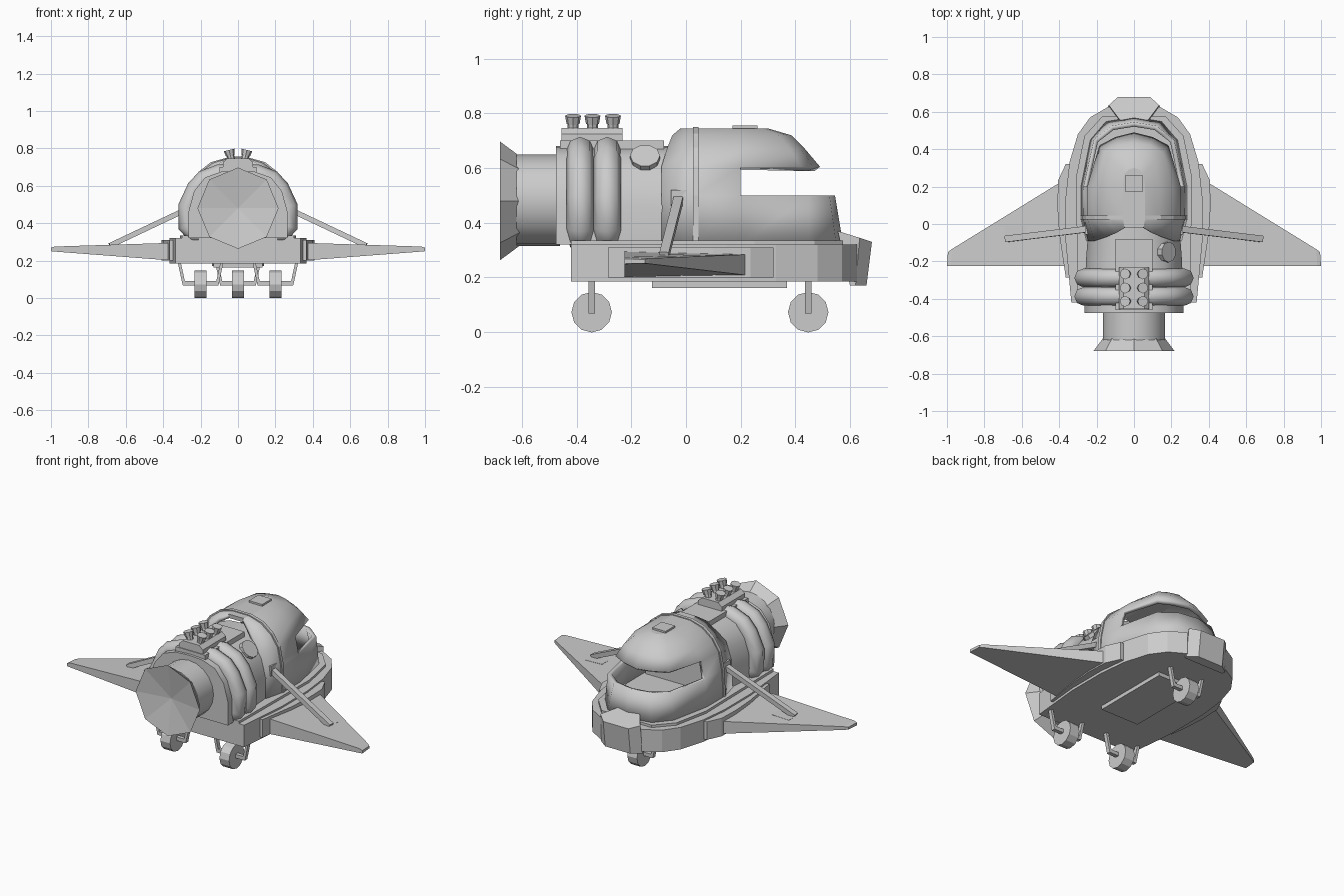
import bpy, bmesh, math
from mathutils import Vector, Matrix

if "Cube" in bpy.data.objects:
    bpy.data.objects.remove(bpy.data.objects["Cube"])


def finish(name, bm, mirror=False, smooth=None):
    bmesh.ops.recalc_face_normals(bm, faces=bm.faces)
    me = bpy.data.meshes.new(name)
    bm.to_mesh(me)
    bm.free()
    ob = bpy.data.objects.new(name, me)
    bpy.context.collection.objects.link(ob)
    if mirror:
        ob.modifiers.new("Mirror", 'MIRROR').use_mirror_merge = False
    if smooth:
        bpy.ops.object.select_all(action='DESELECT')
        ob.select_set(True)
        bpy.context.view_layer.objects.active = ob
        bpy.ops.object.shade_smooth_by_angle(angle=math.radians(smooth))
    return ob


def loft(name, rings, closed=True, caps=True, skip=None, **kw):
    bm = bmesh.new()
    vs = [[bm.verts.new(p) for p in r] for r in rings]
    n = len(rings[0])
    for i in range(len(vs) - 1):
        for j in range(n if closed else n - 1):
            k = (j + 1) % n
            if not (skip and skip(i, j)):
                bm.faces.new((vs[i][j], vs[i][k], vs[i + 1][k], vs[i + 1][j]))
    if caps:
        bm.faces.new(vs[0])
        bm.faces.new(vs[-1])
    return finish(name, bm, **kw)


def slab(name, outline, z0, z1, **kw):
    return loft(name, [[(x, y, z) for x, y in outline] for z in (z0, z1)], **kw)


def both(half):
    """Mirror a half outline across x, dropping the doubled centre point."""
    return half + [(-p[0],) + tuple(p[1:]) for p in reversed(half) if p[0] > 0]


def box(name, x0, x1, y0, y1, z0, z1, **kw):
    return slab(name, [(x0, y0), (x1, y0), (x1, y1), (x0, y1)], z0, z1, **kw)


def beam(name, a, b, w, h, **kw):
    a, b = Vector(a), Vector(b)
    d = (b - a).normalized()
    s = d.cross(Vector((0, 1, 0))).normalized()
    t = s.cross(d)
    off = [s * h + t * w, s * h - t * w, -s * h - t * w, -s * h + t * w]
    return loft(name, [[p + o for o in off] for p in (a, b)], **kw)


def cyl(name, c, r1, r2, length, axis, sides, **kw):
    bm = bmesh.new()
    rot = Vector((0, 0, 1)).rotation_difference(Vector(axis)).to_matrix().to_4x4()
    bmesh.ops.create_cone(bm, cap_ends=True, segments=sides, radius1=r1, radius2=r2,
                          depth=length, matrix=Matrix.Translation(c) @ rot)
    return finish(name, bm, **kw)


# Lower hull, belly plate and nose bumper
slab("lower_hull", both([(.335, -.42), (.365, -.1), (.365, .15), (.345, .33), (.30, .48),
                         (.235, .57), (.14, .625)]), .185, .32)
box("belly_plate", -.13, .13, -.125, .37, .162, .19)
slab("hull_ledge", both([(.30, -.42), (.31, .25), (.265, .47), (.17, .575)]), .315, .335)
bump = [(.075, .54), (.135, .62), (.085, .665)]
low = [(.135, .60), (.14, .62), (.085, .66)]
loft("nose_bumper", [[(x, y, .17) for x, y in both(low)],
                     [(x, y + .015, z) for (x, y), z in zip(both(bump), (.37, .345, .33, .33, .345, .37))]])

# Rear body with arch section and raised ridge
arch = [(.265, .32), (.265, .46), (.235, .57), (.175, .645), (.09, .675), (0, .68)]
loft("rear_body", [[(x * s, y, z) for x, z in both(arch)] for y, s in
                   ((-.475, 1), (-.2, .97), (-.06, .93), (.04, .93))], smooth=40)
box("rear_ridge", -.10, .10, -.46, -.08, .6, .70)

# Cabin shell: stacked half outlines, faces left out for the wrap-round window
levels = [
    (.32, [(.255, -.09), (.285, .03), (.285, .2), (.235, .45), (.15, .55), (0, .575)]),
    (.50, [(.245, -.09), (.272, .03), (.27, .2), (.215, .45), (.12, .525), (0, .545)]),
    (.605, [(.21, -.09), (.25, .03), (.25, .2), (.185, .42), (.10, .465), (0, .49)]),
    (.67, [(.15, -.07), (.205, .03), (.205, .2), (.155, .38), (.085, .42), (0, .435)]),
    (.72, [(.10, -.05), (.14, .03), (.14, .2), (.11, .34), (.06, .37), (0, .385)]),
    (.745, [(.05, -.02), (.06, .03), (.06, .2), (.05, .27), (.03, .29), (0, .30)])]
cabin = loft("cabin_shell", [[(x, y, z) for x, y in both(h)] for z, h in levels], closed=False,
             caps=False, skip=lambda i, j: i == 1 and 2 <= j <= 7, smooth=35)
bm = bmesh.new()
bm.from_mesh(cabin.data)
bm.verts.ensure_lookup_table()
bm.faces.new(bm.verts[-11:])
bmesh.ops.recalc_face_normals(bm, faces=bm.faces)
bm.normal_update()
if max(bm.faces, key=lambda f: f.calc_center_median().z).normal.z < 0:
    bmesh.ops.reverse_faces(bm, faces=bm.faces)
bm.to_mesh(cabin.data)
bm.free()
shell = cabin.modifiers.new("Thickness", 'SOLIDIFY')
shell.thickness, shell.offset = .025, -1
box("roof_hatch", -.045, .045, .17, .262, .735, .756)

# Seam band around the back of the cabin
band = [(.288, .32), (.278, .50), (.256, .605), (.21, .675), (.145, .726), (.06, .75)]
seam = loft("cabin_seam", [[(x, y, z) for x, z in both(band)] for y in (.025, .045)],
            closed=False, caps=False)
seam.modifiers.new("Thickness", 'SOLIDIFY').thickness = .012

# Round side port
cyl("side_port", (.165, -.15, .625), .055, .055, .06, (.72, 0, .7), 10)

# Engine barrel and eight-sided bell with recessed mouth
cyl("engine_barrel", (0, -.54, .482), .167, .167, .16, (0, -1, 0), 20, smooth=30)
ring = lambda r, y: [(r * math.sin(k * math.pi / 4), y, .48 + r * math.cos(k * math.pi / 4))
                     for k in range(8)]
loft("engine_bell", [ring(.15, -.60), ring(.165, -.61), ring(.217, -.68), ring(.003, -.645)])

# Twin arched pipes
path = [(.21, .345), (.235, .345), (.27, .385), (.27, .49), (.225, .585), (.18, .635), (.10, .665)]
for i, y in enumerate((-.387, -.288)):
    cu = bpy.data.curves.new("arched_pipe", 'CURVE')
    cu.dimensions = '3D'
    cu.bevel_depth, cu.bevel_resolution, cu.use_fill_caps = .05, 2, True
    sp = cu.splines.new('POLY')
    pts = both(path)
    sp.points.add(len(pts) - 1)
    for p, (x, z) in zip(sp.points, pts):
        p.co = (x, y, z, 1)
    ob = bpy.data.objects.new(f"arched_pipe_{i + 1}", cu)
    bpy.context.collection.objects.link(ob)

# Manifold box with six capped valves
loft("manifold_box", [[(x, y, z) for x, z in both([(.08, .57), (.08, .725), (.055, .747)])]
                      for y in (-.455, -.232)])
for y in (-.413, -.342, -.267):
    up = Vector((.25, 0, 1)).normalized()
    base = Vector((.035, y, .74))
    cyl("valve_stem", base + up * .01, .02, .02, .04, up, 8, mirror=True)
    cyl("valve_cap", base + up * .038, .024, .029, .03, up, 8, mirror=True)

# Wing roots, wings, struts and strut pads
slab("wing_root", [(.31, .32), (.365, .32), (.405, .235), (.41, .1), (.40, -.05), (.365, -.285),
                   (.31, -.285)], .2, .31, mirror=True)
loft("wing", [[(.35, -.225, .20), (.35, .25, .205), (.35, .25, .285), (.35, -.225, .295)],
              [(.98, -.225, .248), (.975, -.135, .25), (.975, -.135, .27), (.98, -.225, .275)],
              [(1.0, -.225, .25), (.995, -.15, .252), (.995, -.15, .266), (1.0, -.225, .268)]],
     mirror=True)
beam("wing_strut", (.23, -.025, .495), (.685, -.08, .28), .017, .014, mirror=True)
beam("strut_pad", (.575, -.07, .276), (.69, -.07, .272), .06, .009, mirror=True)
box("strut_socket", .225, .262, -.055, .01, .46, .52, mirror=True)

# Landing wheels, each with a flared fork on both sides
for name, wx, wy in (("left", -.2, -.345), ("right", .2, -.345), ("nose", 0, .447)):
    cyl(name + "_wheel", (wx, wy, .073), .074, .074, .065, (1, 0, 0), 12)
    box(name + "_axle", wx - .095, wx + .095, wy - .012, wy + .012, .068, .09)
    for s in (-1, 1):
        beam(name + "_fork", (wx + s * .115, wy, .195), (wx + s * .088, wy, .07), .012, .008)
